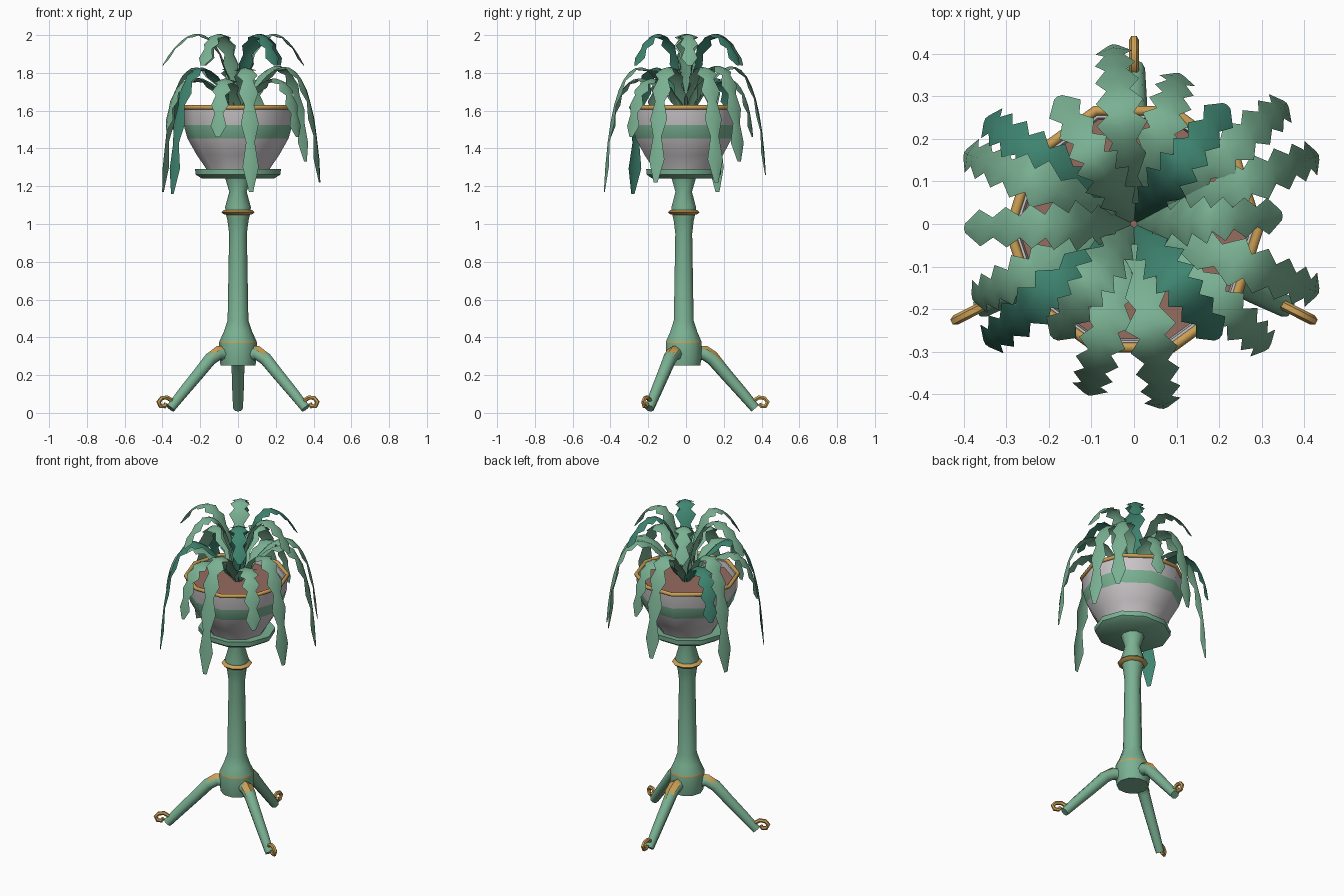
import bpy, bmesh, math
from mathutils import Vector

if "Cube" in bpy.data.objects:
    bpy.data.objects.remove(bpy.data.objects["Cube"])

CY = -0.012  # stand axis in y


def material(name, rgb):
    m = bpy.data.materials.new(name)
    m.diffuse_color = (*rgb, 1)
    m.use_nodes = True
    m.node_tree.nodes["Principled BSDF"].inputs["Base Color"].default_value = m.diffuse_color
    return m


GREEN = material("sage green", (0.195, 0.44, 0.29))
DARK = material("deep teal green", (0.05, 0.235, 0.165))
GOLD = material("gold", (0.59, 0.345, 0.09))
WHITE = material("pale grey", (0.58, 0.55, 0.57))
SOIL = material("soil brown", (0.30, 0.15, 0.115))


def finish(name, bm, *mats, smooth=True):
    me = bpy.data.meshes.new(name)
    bm.to_mesh(me)
    bm.free()
    for m in mats:
        me.materials.append(m)
    ob = bpy.data.objects.new(name, me)
    bpy.context.collection.objects.link(ob)
    if smooth:
        bpy.ops.object.select_all(action='DESELECT')
        ob.select_set(True)
        bpy.context.view_layer.objects.active = ob
        bpy.ops.object.shade_smooth_by_angle(angle=math.radians(48))
    return ob


def skin(bm, rings, closed_path=False):
    """Join rings of vertices with quads."""
    n = len(rings[0])
    pairs = list(zip(rings, rings[1:]))
    if closed_path:
        pairs.append((rings[-1], rings[0]))
    for a, b in pairs:
        for i in range(n):
            j = (i + 1) % n
            bm.faces.new((a[i], a[j], b[j], b[i]))


def lathe(name, profile, *mats, sides=10, sy=1.0, caps=True, band=None):
    """Turned part; faces between the two band heights take the second colour."""
    bm = bmesh.new()
    rings = []
    for r, z in profile:
        rings.append([bm.verts.new((r * math.cos(2 * math.pi * i / sides),
                                    CY + sy * r * math.sin(2 * math.pi * i / sides), z))
                      for i in range(sides)])
    skin(bm, rings)
    if caps:
        bm.faces.new(rings[0][::-1])
        bm.faces.new(rings[-1])
    if band:
        for f in bm.faces:
            if band[0] < f.calc_center_median().z < band[1]:
                f.material_index = 1
    return finish(name, bm, *mats)


def hoop(name, radius, z, thick, sides=10):
    bm = bmesh.new()
    rings = []
    for i in range(sides):
        a = 2 * math.pi * i / sides
        rings.append([bm.verts.new(((radius + thick * math.cos(b)) * math.cos(a),
                                    CY + (radius + thick * math.cos(b)) * math.sin(a),
                                    z + thick * math.sin(b)))
                      for b in [k * math.pi / 4 for k in range(8)]])
    skin(bm, rings, True)
    bmesh.ops.recalc_face_normals(bm, faces=bm.faces)
    return finish(name, bm, GOLD)


def tube(name, path, radii, origin, angle, mat, sides=8):
    """Tube along an (r, z) path in the vertical plane at the given angle."""
    bm = bmesh.new()
    out = Vector((math.cos(angle), math.sin(angle), 0))
    side = Vector((-out.y, out.x, 0))
    pts = [origin + out * r + Vector((0, 0, z)) for r, z in path]
    rings = []
    for k, p in enumerate(pts):
        t = (pts[min(k + 1, len(pts) - 1)] - pts[max(k - 1, 0)]).normalized()
        up = side.cross(t)
        rings.append([bm.verts.new(p + radii[k] * (side * math.cos(2 * math.pi * i / sides)
                                                   + up * math.sin(2 * math.pi * i / sides)))
                      for i in range(sides)])
    skin(bm, rings)
    bm.faces.new(rings[0][::-1])
    bm.faces.new(rings[-1])
    bmesh.ops.recalc_face_normals(bm, faces=bm.faces)
    return finish(name, bm, mat)


# Pedestal column with painted line, collar and tray
lathe("column", [(0.092, 0.25), (0.1, 0.30), (0.1, 0.37), (0.0985, 0.379), (0.075, 0.43),
                 (0.055, 0.49), (0.047, 0.95), (0.056, 1.02), (0.066, 1.06), (0.068, 1.09),
                 (0.046, 1.17), (0.07, 1.25)], GREEN, GOLD, band=(0.371, 0.378))
lathe("neck_collar", [(0.06, 1.048), (0.076, 1.052), (0.088, 1.063), (0.076, 1.073),
                      (0.06, 1.077)], GOLD, caps=False)
lathe("tray", [(0.19, 1.24), (0.225, 1.262), (0.227, 1.29), (0.17, 1.285)], GREEN, sy=0.92)

# Pot with painted band, inner wall, rim and soil
lathe("pot", [(0.165, 1.275), (0.17, 1.295), (0.218, 1.365), (0.267, 1.452), (0.288, 1.525),
              (0.292, 1.615), (0.275, 1.615), (0.27, 1.575)], WHITE, GREEN,
      caps=False, band=(1.455, 1.52))
hoop("pot_rim", 0.293, 1.617, 0.012)
lathe("soil", [(0.2, 1.55), (0.272, 1.58)], SOIL)

# Three legs with scrolled feet and gold mounts
for n, (deg, reach) in enumerate([(90, 0.97), (-153, 1.03), (-27, 1.03)]):
    a = math.radians(deg)
    o = Vector((0, CY, 0))
    leg = [(0.05, 0.305), (0.11, 0.315), (0.16, 0.285), (0.23, 0.205), (0.32, 0.105), (0.39, 0.024)]
    tube(f"leg_{n}", [(r * reach, z) for r, z in leg],
         [0.034, 0.036, 0.036, 0.033, 0.03, 0.026], o, a, GREEN)
    # open hook curling over the toe
    foot = [(0.375, 0.045), (0.385, 0.067), (0.41, 0.082), (0.44, 0.078), (0.458, 0.058),
            (0.447, 0.036), (0.424, 0.034), (0.415, 0.05)]
    tube(f"foot_scroll_{n}", [(r * reach, z) for r, z in foot],
         [0.012] * len(foot), o, a, GOLD, sides=6)
    bm = bmesh.new()
    out = Vector((math.cos(a), math.sin(a), 0))
    side = Vector((-out.y, out.x, 0))
    rows = [[bm.verts.new(o + out * r + side * s * w + Vector((0, 0, z - abs(s) * 0.02)))
             for s in (-1, 0, 1)]
            for r, z, w in ((0.09, 0.354, 0.024), (0.125, 0.354, 0.036),
                            (0.175, 0.320, 0.032), (0.215, 0.269, 0.006))]
    for p, q in zip(rows, rows[1:]):
        for i in (0, 1):
            bm.faces.new((p[i], q[i], q[i + 1], p[i + 1]))
    finish(f"leg_mount_{n}", bm, GOLD)


def leaf(name, tip, ctrl, width, mat, steps):
    """Arching leaf with a notched outline; ctrl holds (r share, z) Bezier points."""
    tip = Vector((tip[0], tip[1], 0))
    reach = tip.length
    out = tip.normalized()
    side = Vector((-out.y, out.x, 0))

    def point(t):
        b = [(1 - t) ** 3, 3 * t * (1 - t) ** 2, 3 * t * t * (1 - t), t ** 3]
        r = reach * sum(w * c[0] for w, c in zip(b, ctrl))
        return out * r + Vector((0, 0, sum(w * c[1] for w, c in zip(b, ctrl))))

    bm = bmesh.new()
    rows = []
    for k in range(steps + 1):
        t = k / steps
        tangent = (point(t + 0.01) - point(t - 0.01)).normalized()
        normal = tangent.cross(side)
        w = width * (0.5 + 1.4 * t if t < 0.36 else 1.0 - 0.5 * (t - 0.36))
        # wide barbs alternate with notches
        barb = k % 2 == 1
        w *= 1.08 if barb else 0.56
        sweep = 0.007 if barb else 0
        if k == steps:
            w, sweep = width * 0.2, 0
        rows.append([bm.verts.new(point(t) + side * s * w
                                  + abs(s) * (tangent * sweep - normal * w * 0.28))
                     for s in (-1, 0, 1)])
    for p, q in zip(rows, rows[1:]):
        for i in (0, 1):
            bm.faces.new((p[i], q[i], q[i + 1], p[i + 1]))
    return finish(name, bm, mat)


# Upright upper leaves
upper = [(-0.40, -0.01, GREEN), (0.35, 0.02, GREEN), (-0.18, 0.30, GREEN),
         (0.22, 0.28, DARK), (0.20, -0.27, DARK), (-0.19, -0.27, GREEN)]
for n, (x, y, m) in enumerate(upper):
    leaf(f"upper_leaf_{n}", (x, y), [(0.02, 1.58), (0.2, 2.095), (0.64, 2.095), (1, 1.84)],
         0.056, m, 14)

# Hanging leaves: tip x, tip y, tip height
hanging = [(0.07, -0.435, 1.17, GREEN), (-0.35, -0.283, 1.16, DARK), (-0.40, 0.168, 1.17, GREEN),
           (0.435, 0.162, 1.22, GREEN), (0.435, -0.162, 1.22, GREEN), (-0.05, 0.423, 1.26, GREEN),
           (0.36, 0.284, 1.33, GREEN), (-0.108, -0.403, 1.46, GREEN), (0.317, -0.293, 1.46, GREEN),
           (0.107, 0.355, 1.46, GREEN), (-0.38, -0.178, 1.5, GREEN), (-0.35, 0.248, 1.5, DARK)]
for n, (x, y, z, m) in enumerate(hanging):
    high = z < 1.4
    leaf(f"hanging_leaf_{n}", (x, y),
         [(0.02, 1.58), (0.58, 2.03 if high else 1.90), (0.93, 1.86 if high else 1.79), (1, z)],
         0.056, m, 14)
